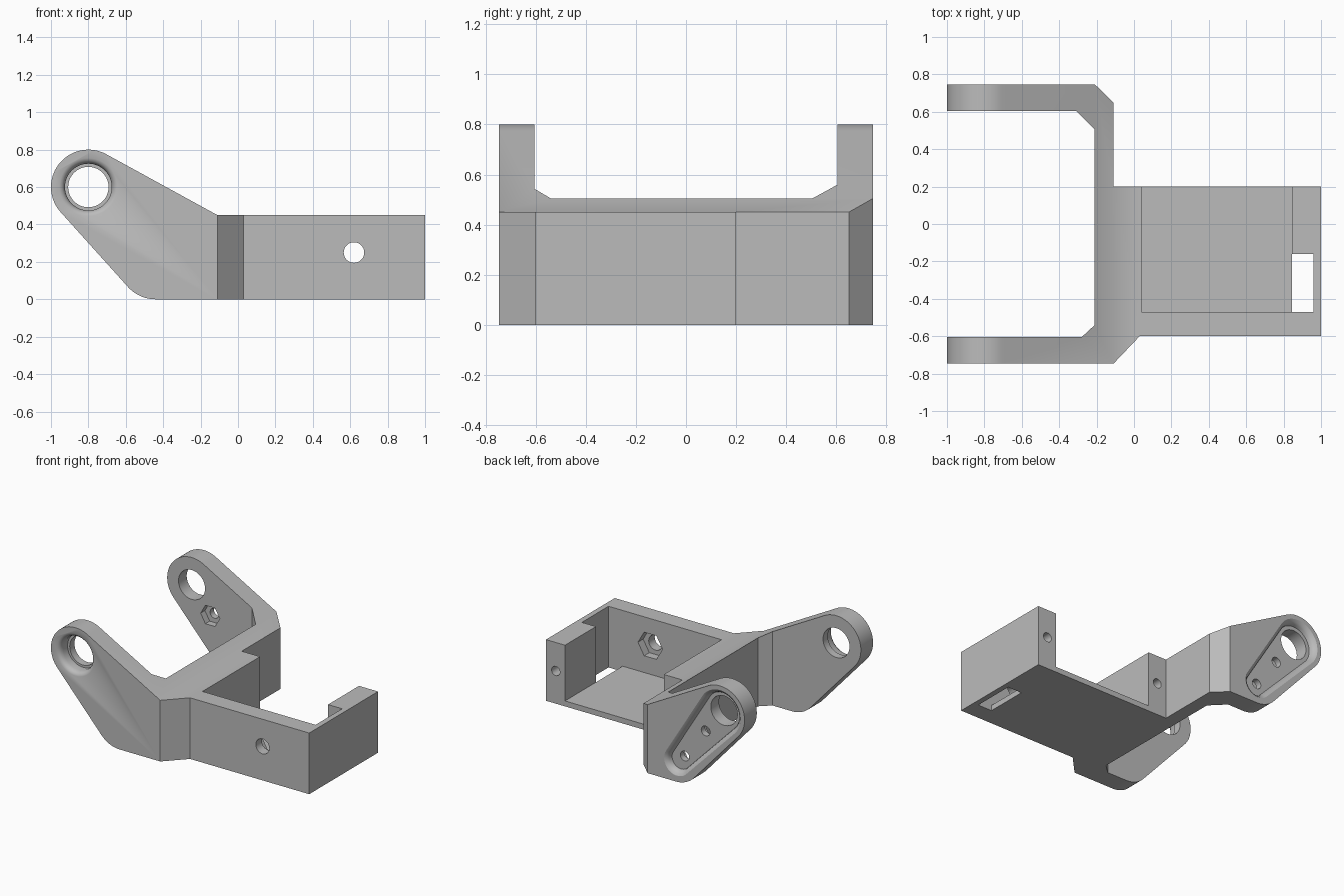
import bpy, bmesh
from math import sin, cos, acos, atan2, hypot, pi, radians

cube = bpy.data.objects.get("Cube")
if cube:
    bpy.data.objects.remove(cube, do_unlink=True)

grey = bpy.data.materials.new("plain_grey")
grey.use_nodes = True
color = (0.5, 0.5, 0.5, 1)
grey.diffuse_color = color
grey.node_tree.nodes["Principled BSDF"].inputs["Base Color"].default_value = color


def loft(name, rings, axis):
    """Closed solid through (depth, outline) rings stacked along y or z."""
    bm = bmesh.new()
    loops = []
    for d, outline in rings:
        loops.append([bm.verts.new((u, d, v) if axis == "y" else (u, v, d)) for u, v in outline])
    n = len(loops[0])
    for a, b in zip(loops, loops[1:]):
        for i in range(n):
            j = (i + 1) % n
            bm.faces.new((a[i], a[j], b[j], b[i]))
    bm.faces.new(loops[0])
    bm.faces.new(loops[-1])
    bmesh.ops.recalc_face_normals(bm, faces=bm.faces)
    mesh = bpy.data.meshes.new(name)
    bm.to_mesh(mesh)
    bm.free()
    mesh.materials.append(grey)
    obj = bpy.data.objects.new(name, mesh)
    bpy.context.collection.objects.link(obj)
    return obj


def prism(name, outline, axis, start, end):
    return loft(name, [(start, outline), (end, outline)], axis)


def arc(c, r, a0, a1, n):
    return [(c[0] + r * cos(a0 + (a1 - a0) * i / n), c[1] + r * sin(a0 + (a1 - a0) * i / n))
            for i in range(n + 1)]


def circle(c, r, n=40):
    return arc(c, r, 0, 2 * pi, n)[:-1]


def teardrop(c1, r1, c2, r2):
    """Outline wrapped around two circles."""
    dx, dy = c2[0] - c1[0], c2[1] - c1[1]
    turn, spread = atan2(dy, dx), acos((r1 - r2) / hypot(dx, dy))
    return (arc(c1, r1, turn + spread, turn + 2 * pi - spread, 32)
            + arc(c2, r2, turn - spread, turn + spread, 20))


def combine(cutter, operation="DIFFERENCE"):
    mod = bracket.modifiers.new(cutter.name, "BOOLEAN")
    mod.operation, mod.solver, mod.object = operation, "EXACT", cutter
    bpy.context.view_layer.objects.active = bracket
    bpy.ops.object.modifier_apply(modifier=mod.name)
    bpy.data.objects.remove(cutter, do_unlink=True)


# Plan of the fork, crossbar and box
plan = [(-1.1, 0.747), (-0.21, 0.747), (-0.11, 0.65), (-0.11, 0.2), (1.1, 0.2),
        (1.1, -0.6), (0.03, -0.6), (-0.11, -0.747), (-1.1, -0.747), (-1.1, -0.605),
        (-0.28, -0.605), (-0.21, -0.54), (-0.21, 0.505), (-0.31, 0.605), (-1.1, 0.605)]
bracket = prism("bracket", plan, "z", -0.1, 1)

# Side profile: rounded arm head sloping down into the box
head, heel, shoulder, round_r = (-0.8, 0.6), (-0.44, 0.2), (-0.11, 0.45), 0.2
dx, dz = shoulder[0] - head[0], shoulder[1] - head[1]
top_angle = atan2(dz, dx) + acos(round_r / hypot(dx, dz))
low_angle = atan2(heel[1] - head[1], heel[0] - head[0]) + 1.5 * pi
profile = ([(1, 0), (1, 0.45), shoulder]
           + arc(head, round_r, top_angle, low_angle, 32)
           + arc(heel, round_r, low_angle, 1.5 * pi, 12))
combine(prism("side_profile", profile, "y", -1, 1), "INTERSECT")

# Box pocket, open at the top and back, with a slot through its floor
pocket = [(0.04, -0.47), (0.96, -0.47), (0.96, -0.16), (0.845, -0.16), (0.845, 0.3), (0.04, 0.3)]
combine(prism("pocket", pocket, "z", 0.04, 1))
slot = [(0.845, -0.47), (0.96, -0.47), (0.96, -0.16), (0.845, -0.16)]
combine(prism("floor_slot", slot, "z", -0.1, 0.1))

# Pivot bores; the front one has a rounded mouth and a stepped bore
combine(prism("back_bore", circle(head, 0.108, 48), "y", 0.4, 1))
mouth = [(-0.9, 0.155), (-0.747, 0.155), (-0.74, 0.14), (-0.728, 0.131), (-0.71, 0.125),
         (-0.66, 0.125), (-0.66, 0.108), (-0.4, 0.108)]
combine(loft("front_bore", [(y, circle(head, r, 48)) for y, r in mouth], "y"))

# Soft-edged recess on the outside of the back arm
toe = (-0.45, 0.15)
steps = [(0.9, 0), (0.747, 0), (0.737, 0.016), (0.722, 0.027), (0.7, 0.032)]
combine(loft("arm_recess", [(y, teardrop(head, 0.168 - s, toe, 0.105 - s)) for y, s in steps], "y"))

# Screw holes with hexagonal nut seats
screws = [((-0.65, 0.41), 0.036, 0.078, 0.5, 0.655, 0.55, 0.9),
          ((-0.48, 0.18), 0.036, 0.078, 0.5, 0.655, 0.55, 0.9),
          ((0.62, 0.25), 0.055, 0.1, -0.53, -0.4, -0.9, -0.45)]
for c, r, hex_r, h0, h1, y0, y1 in screws:
    combine(prism("nut_seat", circle(c, hex_r, 6), "y", h0, h1))
    combine(prism("screw_hole", circle(c, r, 28), "y", y0, y1))

# Blind holes in the two back end faces
for x in (-0.035, 0.92):
    combine(prism("blind_hole", circle((x, 0.24), 0.034, 24), "y", 0, 0.3))

bpy.ops.object.select_all(action="DESELECT")
bracket.select_set(True)
bpy.context.view_layer.objects.active = bracket
bpy.ops.object.shade_smooth_by_angle(angle=radians(30))
